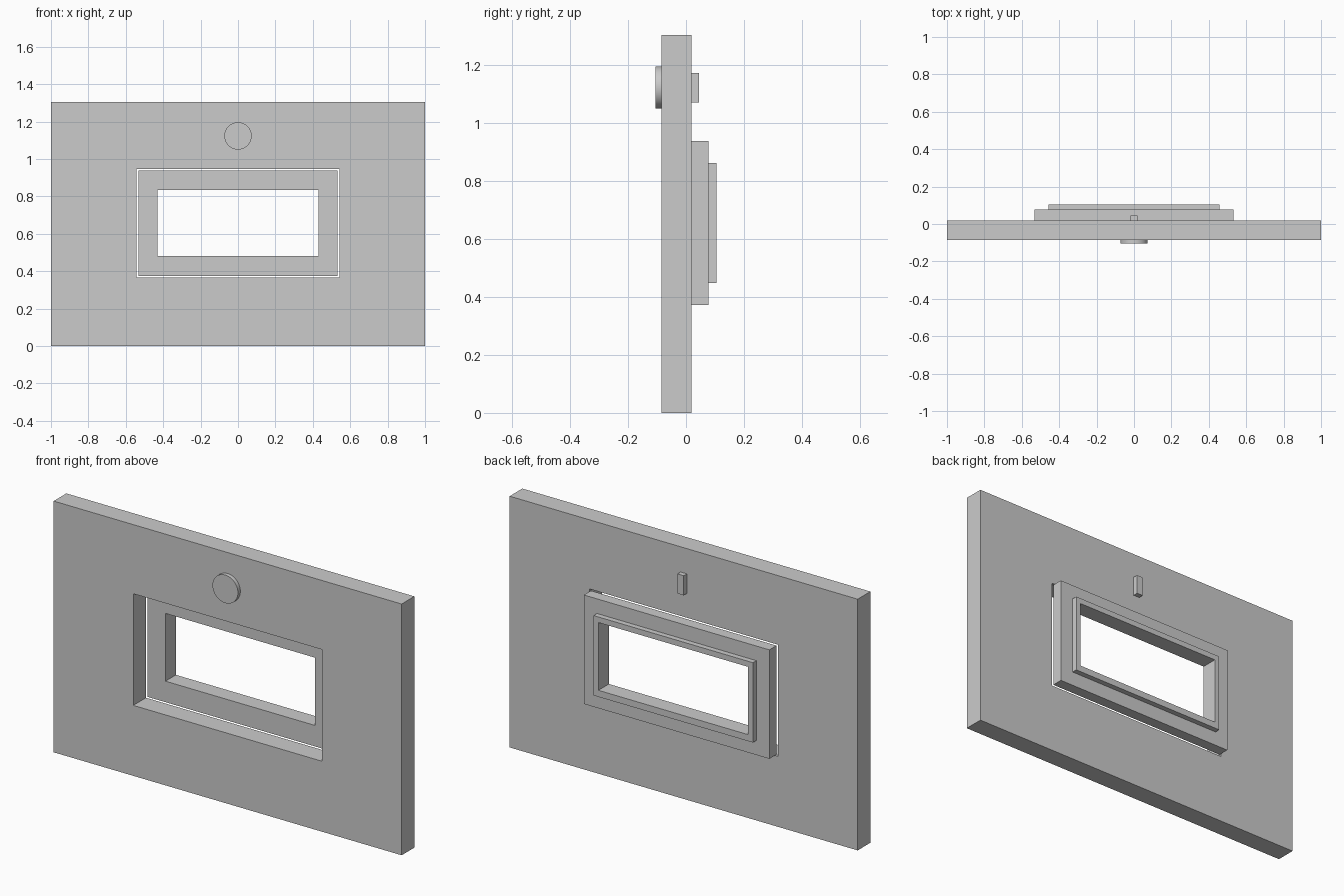
import bpy, bmesh, math

if "Cube" in bpy.data.objects:
    bpy.data.objects.remove(bpy.data.objects["Cube"])


def add_object(name, bm):
    bmesh.ops.recalc_face_normals(bm, faces=bm.faces)
    mesh = bpy.data.meshes.new(name)
    bm.to_mesh(mesh)
    bm.free()
    obj = bpy.data.objects.new(name, mesh)
    bpy.context.collection.objects.link(obj)
    return obj


def rect(half_w, z0, z1):
    return [(-half_w, z0), (half_w, z0), (half_w, z1), (-half_w, z1)]


def frame(name, outer, inner, y0, y1):
    """Rectangular plate in the xz plane with a rectangular opening."""
    bm = bmesh.new()
    loops = [[bm.verts.new((x, y, z)) for x, z in rect(*r)]
             for r, y in ((outer, y0), (outer, y1), (inner, y1), (inner, y0))]
    for k in range(4):
        a, b = loops[k], loops[(k + 1) % 4]
        for i in range(4):
            j = (i + 1) % 4
            bm.faces.new((a[i], a[j], b[j], b[i]))
    return add_object(name, bm)


opening = (0.43, 0.482, 0.834)

# Main panel with its window cut-out
frame("panel", (1.0, 0.0, 1.305), (0.542, 0.366, 0.946), -0.085, 0.019)

# Window frame behind the panel, and its raised lip
frame("window_frame", (0.533, 0.373, 0.939), opening, 0.019, 0.077)
frame("window_lip", (0.458, 0.448, 0.863), opening, 0.077, 0.105)

# Round button on the front
bpy.ops.mesh.primitive_cylinder_add(vertices=64, radius=0.073, depth=0.02,
                                    location=(0, -0.095, 1.123),
                                    rotation=(math.pi / 2, 0, 0))
button = bpy.context.object
button.name = "round_button"
bpy.ops.object.shade_smooth_by_angle(angle=math.radians(30))

# Small tab on the back
bpy.ops.mesh.primitive_cube_add(size=1, location=(0, 0.032, 1.123))
tab = bpy.context.object
tab.name = "back_tab"
tab.scale = (0.036, 0.026, 0.102)
bpy.ops.object.transform_apply(location=False, rotation=False, scale=True)
